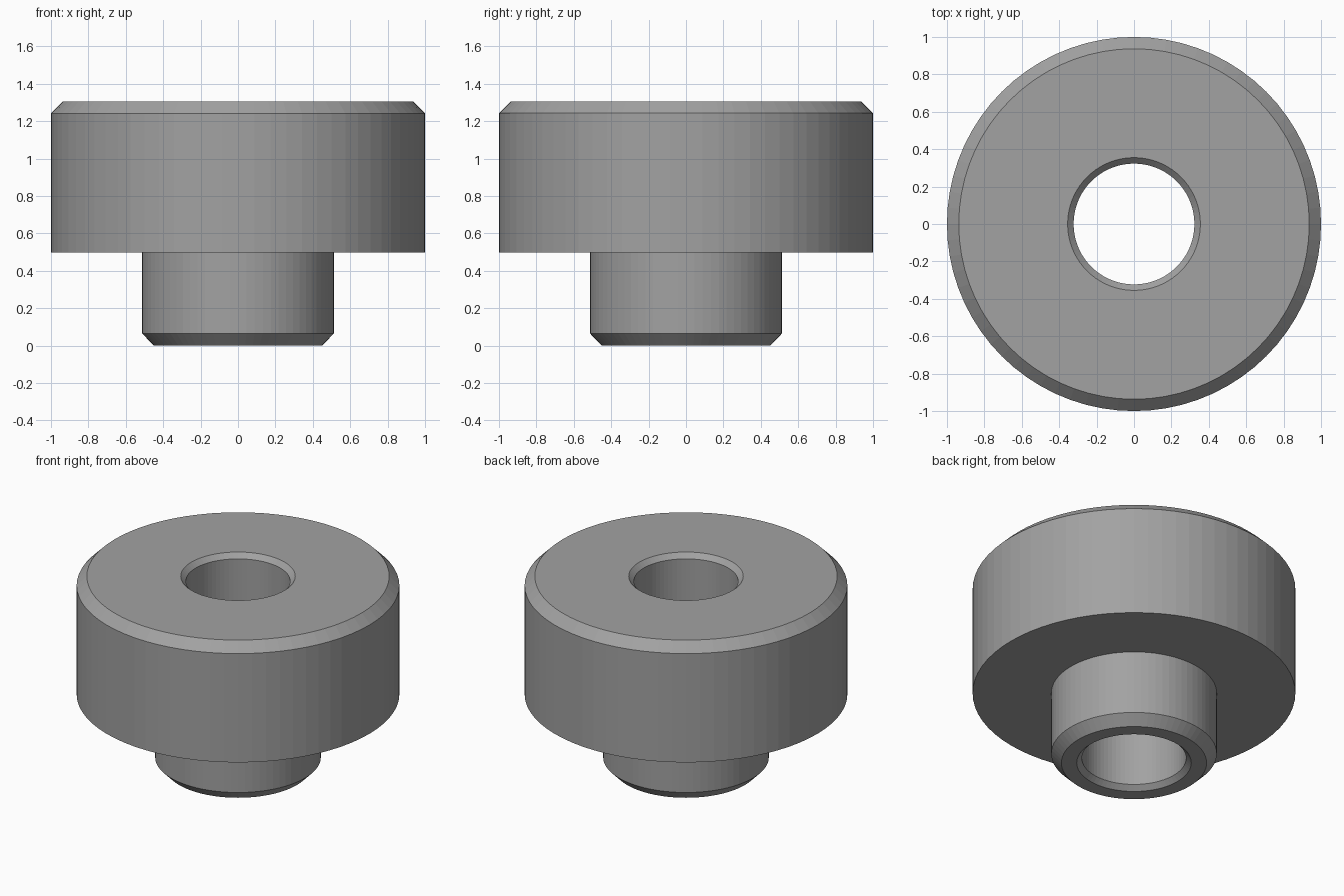
import bpy
import bmesh
from math import cos, sin, tau

SEGMENTS = 72

cube = bpy.data.objects.get("Cube")
if cube:
    bpy.data.objects.remove(cube, do_unlink=True)

# Plain grey for the whole part
grey = bpy.data.materials.new("plain_grey")
grey.use_nodes = True
colour = (0.36, 0.36, 0.36, 1)
grey.diffuse_color = colour
grey.node_tree.nodes["Principled BSDF"].inputs["Base Color"].default_value = colour


def lathe(name, profile):
    """Revolve a closed (radius, height) profile around z."""
    bm = bmesh.new()
    rings = [[bm.verts.new((r * cos(tau * i / SEGMENTS), r * sin(tau * i / SEGMENTS), z))
              for i in range(SEGMENTS)] for r, z in profile]
    for lower, upper in zip(rings, rings[1:] + rings[:1]):
        for i in range(SEGMENTS):
            j = (i + 1) % SEGMENTS
            bm.faces.new((lower[i], lower[j], upper[j], upper[i]))
    bmesh.ops.recalc_face_normals(bm, faces=bm.faces)
    mesh = bpy.data.meshes.new(name)
    bm.to_mesh(mesh)
    bm.free()
    mesh.materials.append(grey)
    obj = bpy.data.objects.new(name, mesh)
    bpy.context.collection.objects.link(obj)
    return obj


# Chamfered spigot, wide head and chamfered through bore
lathe("flanged_bushing", [
    (0.355, 0), (0.45, 0), (0.513, 0.065), (0.513, 0.498),
    (1, 0.498), (1, 1.242), (0.937, 1.305), (0.355, 1.305),
    (0.323, 1.273), (0.323, 0.032),
])
